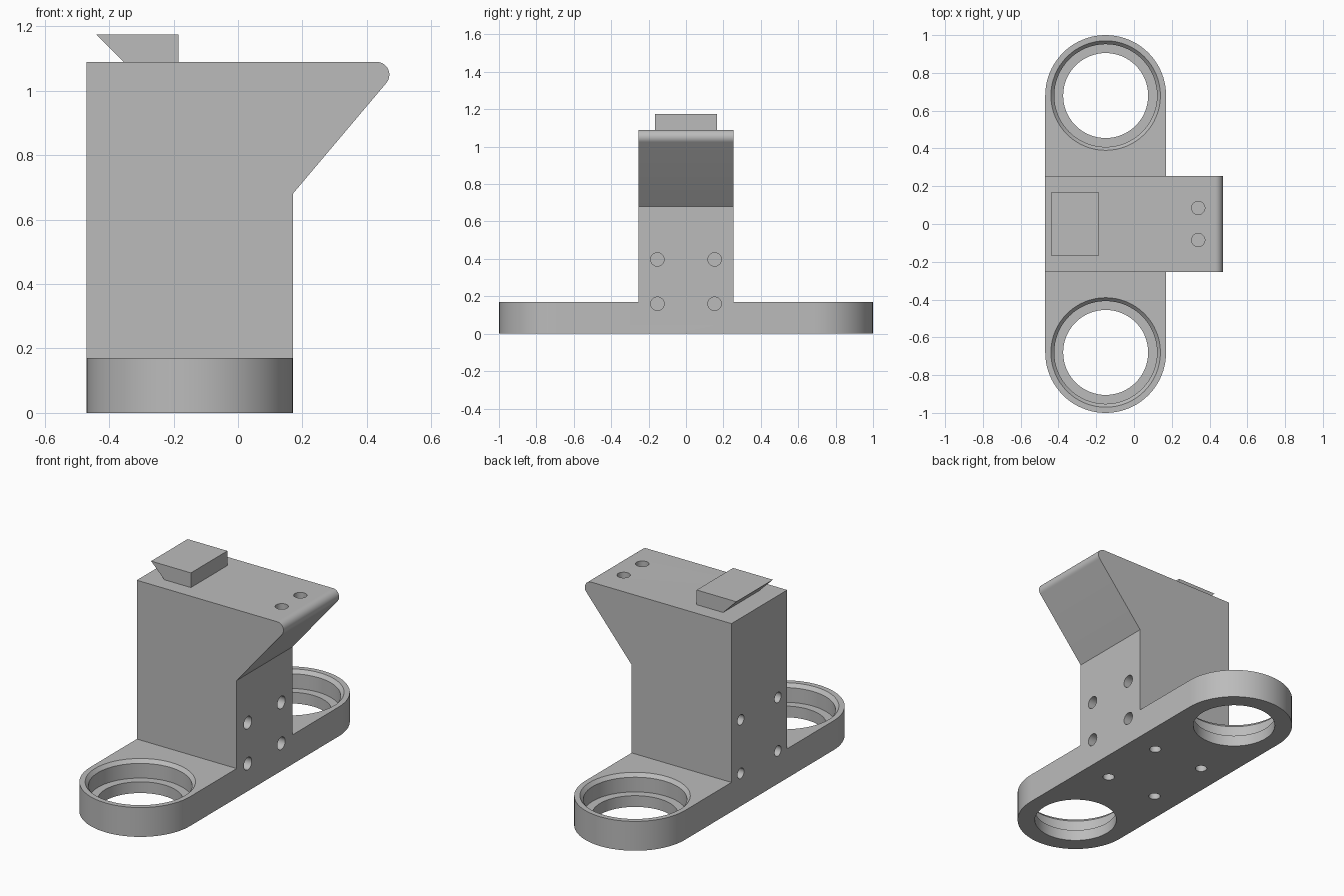
import bpy, bmesh, math
from mathutils import Matrix, Vector

cube = bpy.data.objects.get("Cube")
if cube:
    bpy.data.objects.remove(cube, do_unlink=True)

grey = bpy.data.materials.new("plain_grey")
grey.use_nodes = True
COLOUR = (0.5, 0.5, 0.5, 1)
grey.diffuse_color = COLOUR
grey.node_tree.nodes["Principled BSDF"].inputs["Base Color"].default_value = COLOUR

CX = -0.15            # centre line of the base
BORE_Y = 0.68         # distance of the ring centres
BASE_H = 0.17
TOP = 1.09


def make_object(name, bm):
    bmesh.ops.recalc_face_normals(bm, faces=bm.faces)
    mesh = bpy.data.meshes.new(name)
    bm.to_mesh(mesh)
    bm.free()
    mesh.materials.append(grey)
    obj = bpy.data.objects.new(name, mesh)
    bpy.context.collection.objects.link(obj)
    return obj


def prism(name, points, offset):
    """Extrude a closed outline along the offset vector."""
    bm = bmesh.new()
    face = bm.faces.new([bm.verts.new(p) for p in points])
    new = bmesh.ops.extrude_face_region(bm, geom=[face])["geom"]
    bmesh.ops.translate(bm, vec=offset,
                        verts=[v for v in new if isinstance(v, bmesh.types.BMVert)])
    return make_object(name, bm)


def arc(cx, cy, r, start, end, steps):
    for i in range(steps + 1):
        a = math.radians(start + (end - start) * i / steps)
        yield cx + r * math.cos(a), cy + r * math.sin(a)


def lathe(name, profile, x, y, steps=64):
    """Closed turned solid from (radius, height) pairs, bottom to top."""
    bm = bmesh.new()
    rings = [[bm.verts.new((px, py, z)) for px, py in
              list(arc(x, y, r, 0, 360, steps))[:-1]] for r, z in profile]
    bm.faces.new(rings[0])
    bm.faces.new(rings[-1])
    for low, high in zip(rings, rings[1:]):
        for i in range(steps):
            j = (i + 1) % steps
            bm.faces.new((low[i], low[j], high[j], high[i]))
    return make_object(name, bm)


def drill(name, at, axis, radius, depth=0.15):
    """Blind hole cutter, centred on the surface point."""
    bm = bmesh.new()
    turn = Vector(axis).to_track_quat("Z", "Y").to_matrix().to_4x4()
    bmesh.ops.create_cone(bm, cap_ends=True, segments=32, radius1=radius,
                          radius2=radius, depth=2 * depth,
                          matrix=Matrix.Translation(at) @ turn)
    return make_object(name, bm)


def combine(target, other, operation):
    mod = target.modifiers.new(operation.lower(), "BOOLEAN")
    mod.object, mod.operation, mod.solver = other, operation, "EXACT"
    bpy.context.view_layer.objects.active = target
    bpy.ops.object.modifier_apply(modifier=mod.name)
    bpy.data.objects.remove(other, do_unlink=True)


# Base plate with round ends
outline = [*arc(CX, BORE_Y, 0.32, 0, 180, 40), *arc(CX, -BORE_Y, 0.32, 180, 360, 40)]
bracket = prism("bracket_body", [(x, y, 0) for x, y in outline], (0, 0, BASE_H))

# Tower with an overhanging arm and rounded lip
side = [(-0.47, 0.05), (0.17, 0.05), (0.17, 0.68),
        *arc(0.43, 1.05, 0.04, -40, 90, 14), (-0.47, TOP)]
tower = prism("tower", [(x, -0.255, z) for x, z in side], (0, 0.51, 0))
combine(bracket, tower, "UNION")

# Stepped, chamfered bores in the base ends
bore = [(0.225, -0.1), (0.225, 0.065), (0.272, 0.065), (0.272, 0.15),
        (0.29, BASE_H), (0.29, 0.25)]
for s in (-1, 1):
    combine(bracket, lathe("bore_cutter", bore, CX, s * BORE_Y), "DIFFERENCE")

# Screw holes in the two tower sides, the underside and the arm top
for s in (-1, 1):
    holes = [((0.17, s * 0.153, z), (1, 0, 0), 0.036) for z in (0.16, 0.397)]
    holes += [((-0.47, s * 0.17, z), (1, 0, 0), 0.03) for z in (0.19, 0.5)]
    holes += [((CX + dx, s * 0.2, 0), (0, 0, 1), 0.032) for dx in (-0.165, 0.165)]
    holes.append(((0.34, s * 0.085, TOP), (0, 0, 1), 0.035))
    for at, axis, radius in holes:
        depth = 0.1 if at[2] == 0 else 0.15
        combine(bracket, drill("hole_cutter", at, axis, radius, depth), "DIFFERENCE")

# Undercut catch on top
catch = [(-0.355, TOP), (-0.185, TOP), (-0.185, 1.175), (-0.44, 1.175)]
catch_block = prism("top_catch", [(x, -0.167, z) for x, z in catch], (0, 0.334, 0))

# Smooth the round walls, keep the edges crisp
for obj in (bracket, catch_block):
    bpy.ops.object.select_all(action="DESELECT")
    obj.select_set(True)
    bpy.context.view_layer.objects.active = obj
    bpy.ops.object.shade_smooth_by_angle(angle=math.radians(25))
